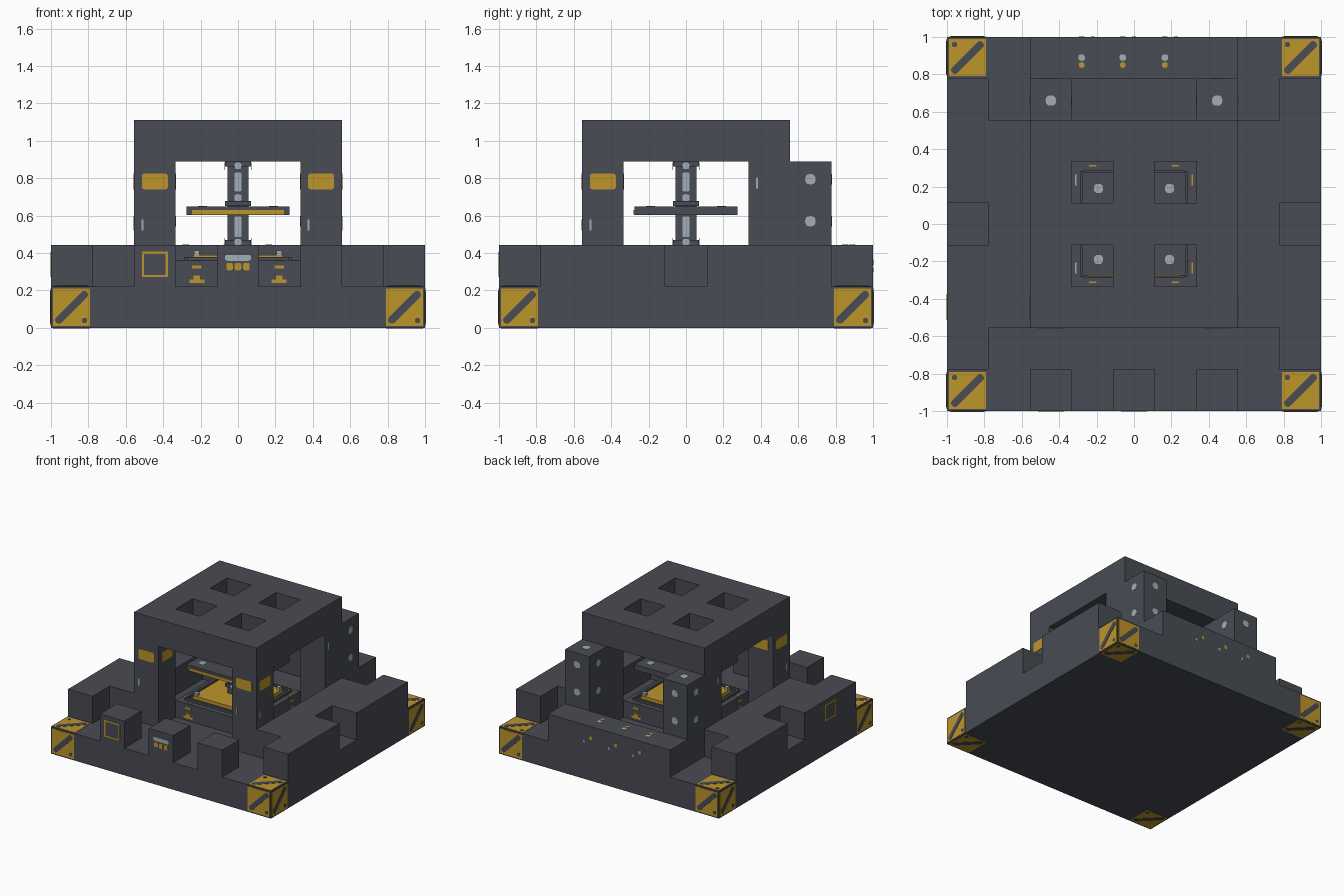
import bpy, bmesh, math
from mathutils import Matrix, Vector

cube = bpy.data.objects.get("Cube")
if cube:
    bpy.data.objects.remove(cube)


def material(name, rgb):
    m = bpy.data.materials.new(name)
    m.use_nodes = True
    m.diffuse_color = (*rgb, 1)
    m.node_tree.nodes["Principled BSDF"].inputs["Base Color"].default_value = (*rgb, 1)
    return m


SLATE = material("dark slate", (0.066, 0.072, 0.088))
AMBER = material("amber paint", (0.51, 0.30, 0.024))
STEEL = material("pale steel", (0.36, 0.42, 0.46))


def finish(name, bm, mat):
    bmesh.ops.recalc_face_normals(bm, faces=bm.faces)
    mesh = bpy.data.meshes.new(name)
    bm.to_mesh(mesh)
    bm.free()
    mesh.materials.append(mat)
    ob = bpy.data.objects.new(name, mesh)
    bpy.context.collection.objects.link(ob)
    return ob


def box(name, size, loc, mat):
    bm = bmesh.new()
    bmesh.ops.create_cube(bm, size=1)
    bmesh.ops.scale(bm, vec=size, verts=bm.verts)
    bmesh.ops.translate(bm, vec=loc, verts=bm.verts)
    return finish(name, bm, mat)


# Right and up directions of each side a plate can sit on
SIDES = {"front": ((1, 0, 0), (0, 0, 1)), "back": ((-1, 0, 0), (0, 0, 1)),
         "left": ((0, 1, 0), (0, 0, 1)), "right": ((0, -1, 0), (0, 0, 1)),
         "top": ((1, 0, 0), (0, 1, 0)), "bottom": ((1, 0, 0), (0, -1, 0))}


def plate(name, side, loc, w, h, mat, round_by=0.0, angle=0.0, rise=0.002):
    """Thin plate with optionally rounded corners, lying on a surface."""
    u, v = (Vector(a) for a in SIDES[side])
    n = u.cross(v)
    spin = Matrix.Rotation(math.radians(angle), 3, n)
    u, v = spin @ u, spin @ v
    pts = []
    for q, (sx, sy) in enumerate([(1, 1), (-1, 1), (-1, -1), (1, -1)]):
        for k in range(4 if round_by else 1):
            a = math.radians(90 * q + 30 * k)
            pts.append((sx * (w / 2 - round_by) + round_by * math.cos(a),
                        sy * (h / 2 - round_by) + round_by * math.sin(a)))
    bm = bmesh.new()
    low = [bm.verts.new(Vector(loc) + u * a + v * b - n * 0.001) for a, b in pts]
    face = bm.faces.new(low)
    ext = bmesh.ops.extrude_face_region(bm, geom=[face])["geom"]
    bmesh.ops.translate(bm, vec=n * (rise + 0.001),
                        verts=[e for e in ext if isinstance(e, bmesh.types.BMVert)])
    return finish(name, bm, mat)


def dot(name, side, loc, d, mat):
    plate(name, side, loc, d, d, mat, d * 0.4)


# Main body: five layers of square cells, front row first
U = 2 / 9
EMPTY = "." * 9
FULL = ["#" * 9] * 9
DECK = ["..#.#.#..", "#.......#", "###...###", "##.....##", ".#.....#.",
        "##.....##", "###...###", "#.#...#.#", "..#####.."]
PAIR = "..#...#.."
POSTS = [EMPTY, EMPTY, PAIR, EMPTY, EMPTY, EMPTY, PAIR, PAIR, EMPTY]
SOLID, HOLED = "..#####..", "..#.#.#.."
ROOF = [EMPTY, EMPTY, SOLID, HOLED, SOLID, HOLED, SOLID, EMPTY, EMPTY]
LAYERS = [FULL, DECK, POSTS, POSTS, ROOF]
cells = {(x, y, z) for z, layer in enumerate(LAYERS)
         for y, row in enumerate(layer) for x, c in enumerate(row) if c == "#"}
bm = bmesh.new()
for cell in cells:
    for axis in range(3):
        for step in (0, 1):
            other = list(cell)
            other[axis] += 2 * step - 1
            if tuple(other) in cells:
                continue
            loop = []
            for a, b in ((0, 0), (1, 0), (1, 1), (0, 1)):
                p = list(cell)
                p[axis] += step
                p[(axis + 1) % 3] += a
                p[(axis + 2) % 3] += b
                loop.append(bm.verts.new((p[0] * U - 1, p[1] * U - 1, p[2] * U)))
            bm.faces.new(loop if step else loop[::-1])
bmesh.ops.remove_doubles(bm, verts=bm.verts, dist=0.001)
bmesh.ops.dissolve_limit(bm, angle_limit=0.02, verts=bm.verts, edges=bm.edges)
finish("body", bm, SLATE)

# Striped warning corners
C = 0.89
for sx in (-1, 1):
    for sy in (-1, 1):
        spots = [("front" if sy < 0 else "back", (sx * C, sy, 0.11)),
                 ("left" if sx > 0 else "right", (sx, sy * C, 0.11)),
                 ("top", (sx * C, sy * C, U)), ("bottom", (sx * C, sy * C, 0))]
        for side, loc in spots:
            plate("corner_panel", side, loc, 0.2, 0.2, AMBER)
            plate("corner_stripe", side, loc, 0.23, 0.04, SLATE, 0.018, 45, 0.004)
            u, v = (Vector(a) for a in SIDES[side])
            k = -1 if side == "top" else 1
            spot = Vector(loc) + (u - v) * 0.07 * k
            plate("corner_spot", side, spot, 0.028, 0.028, SLATE, 0.012, 0, 0.004)

# Amber badges around the front posts, with thin steel slots
P, A, B = 4 / 9, 5 / 9, 3 / 9
for s in (-1, 1):
    for side, loc in (("front", (s * P, -A)), ("back", (s * P, -B)),
                      ("left", (s * P + U / 2, -P)), ("right", (s * P - U / 2, -P))):
        plate("post_badge", side, (*loc, 0.783), 0.14, 0.085, AMBER, 0.015)
    plate("post_slot", "front", (s * P - 0.067, -A, 0.55), 0.01, 0.06, STEEL)
    side = "left" if s > 0 else "right"
    plate("post_slot", side, (s * A, -0.51, 0.55), 0.01, 0.06, STEEL)
    plate("post_slot", side, (s * A, 0.38, 0.775), 0.01, 0.06, STEEL)

    # Bolts on the back posts
    for z in (0.57, 0.795):
        dot("back_post_bolt", "left", (s * P + U / 2, 0.665, z), 0.055, STEEL)
        dot("back_post_bolt", "right", (s * P - U / 2, 0.665, z), 0.055, STEEL)
        dot("back_post_bolt", "back", (s * P, 7 / 9, z), 0.055, STEEL)
    dot("back_post_bolt", "top", (s * P, 0.66, 4 * U), 0.055, STEEL)


# Square amber outlines on the front block and the right bar
def outline(side, loc):
    u, v = (Vector(a) for a in SIDES[side])
    for s in (-1, 1):
        plate("outline_bar", side, Vector(loc) + v * s * 0.062, 0.14, 0.012, AMBER)
        plate("outline_bar", side, Vector(loc) + u * s * 0.064, 0.012, 0.12, AMBER)


outline("front", (-P, -1, 0.34))
outline("right", (-1, -P, 0.34))

# Control strip on the middle front block
plate("control_bar", "front", (0, -1, 0.375), 0.14, 0.032, STEEL, 0.013)
for x in (-0.045, 0, 0.045):
    plate("control_button", "front", (x, -1, 0.328), 0.035, 0.04, AMBER, 0.01)

# Indicator dots on the back wall
for x in (-0.28, -0.06, 0.165):
    dot("indicator", "top", (x, 0.89, 2 * U), 0.035, STEEL)
    dot("indicator", "top", (x, 0.85, 2 * U), 0.03, AMBER)
    dot("indicator", "back", (x, 1, 0.35), 0.03, AMBER)
    dot("indicator", "back", (x + 0.06, 1, 0.31), 0.02, STEEL)

# Machine bed with amber work plate
TOP = 0.36
box("machine_bed", (0.666, 0.666, TOP - U), (0, 0, (TOP + U) / 2), SLATE)
box("work_plate", (0.48, 0.48, 0.03), (0, 0, 0.375), AMBER)
for s in (-1, 1):
    box("bed_rail", (0.02, 0.56, 0.02), (s * 0.28, 0, 0.37), SLATE)
    box("bed_rail", (0.54, 0.02, 0.02), (0, s * 0.28, 0.37), SLATE)
    for side, loc in (("front", (s * 0.22, -B)), ("back", (s * 0.22, B)),
                      ("left", (B, s * 0.22)), ("right", (-B, s * 0.22))):
        plate("bed_mark", side, (*loc, 0.325), 0.05, 0.016, AMBER)
        plate("bed_mark", side, (*loc, 0.25), 0.08, 0.02, AMBER)
        plate("bed_mark", side, (*loc, 0.27), 0.035, 0.02, AMBER)
    for t in (-1, 1):
        plate("bed_tick", "top", (s * 0.312, t * 0.235, TOP), 0.008, 0.06,
              AMBER if s > 0 else STEEL)
        plate("bed_tick", "top", (s * 0.22, t * 0.312, TOP), 0.04, 0.008, AMBER)
        box("plate_peg", (0.03, 0.03, 0.025), (s * 0.22, t * 0.22, 0.4), STEEL)
        dot("press_bolt", "top", (s * 0.19, t * 0.19, 0.65), 0.05, STEEL)

# Press plate and its central column
box("press_plate", (0.55, 0.55, 0.046), (0, 0, 0.627), SLATE)
plate("press_edge", "front", (0, -0.275, 0.618), 0.49, 0.024, AMBER, rise=0.006)
box("column", (0.11, 0.11, 0.5), (0, 0, 0.64), SLATE)
for z in (0.457, 0.665, 0.877):
    box("column_flange", (0.14, 0.14, 0.027), (0, 0, z), SLATE)
for side, (dx, dy) in (("front", (0, -1)), ("back", (0, 1)),
                       ("left", (1, 0)), ("right", (-1, 0))):
    for z, h in ((0.78, 0.1), (0.54, 0.11)):
        plate("column_slot", side, (dx * 0.055, dy * 0.055, z), 0.04, h, STEEL, 0.008)
    for z in (0.46, 0.865):
        dot("column_bolt", side, (dx * 0.07, dy * 0.07, z), 0.04, STEEL)
    dot("column_bolt", side, (dx * 0.055, dy * 0.055, 0.695), 0.04, STEEL)
